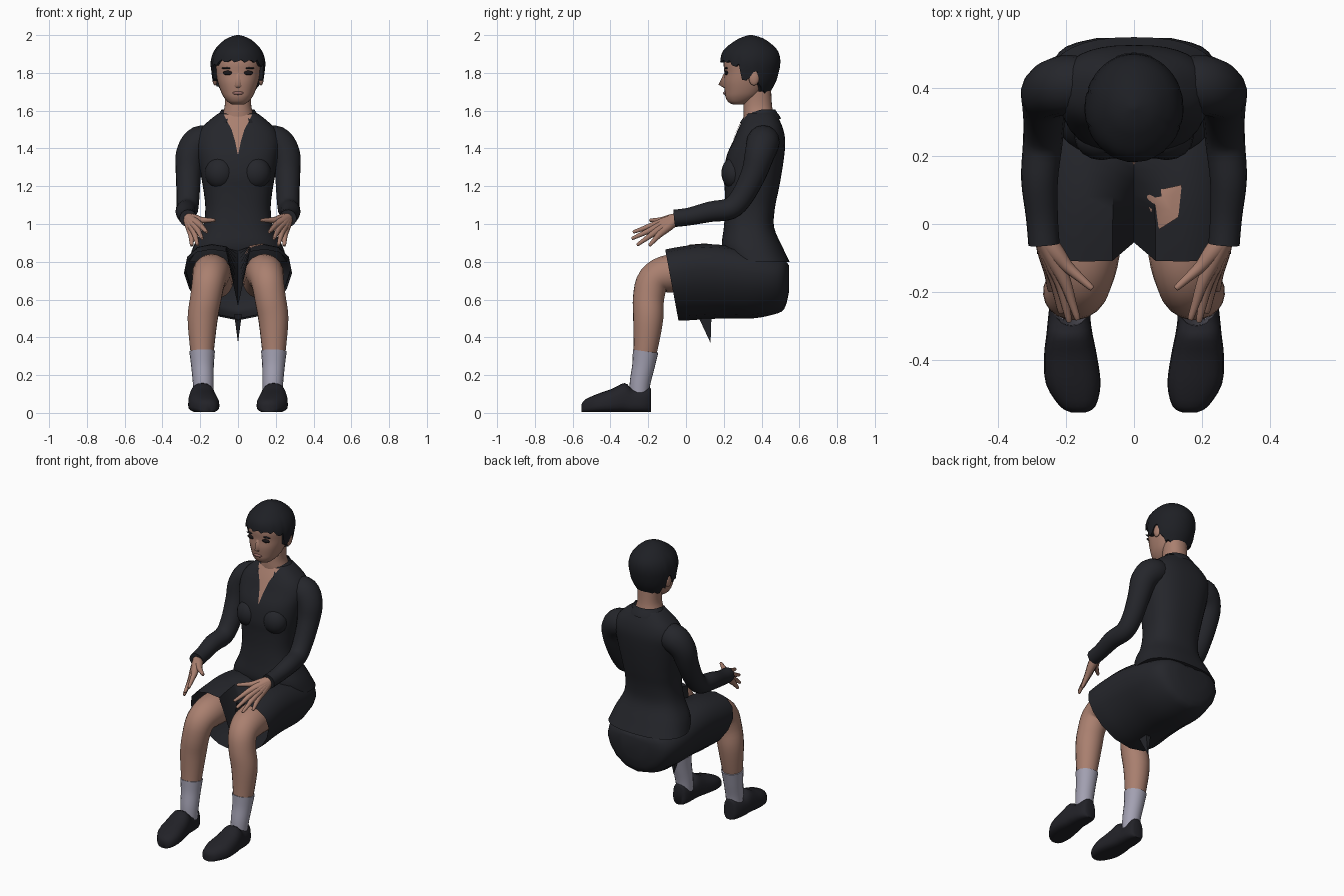
import bpy, bmesh, math
from mathutils import Vector
from mathutils.bvhtree import BVHTree

if "Cube" in bpy.data.objects:
    bpy.data.objects.remove(bpy.data.objects["Cube"])


def material(name, rgb):
    m = bpy.data.materials.new(name)
    m.diffuse_color = (*rgb, 1)
    m.use_nodes = True
    m.node_tree.nodes["Principled BSDF"].inputs["Base Color"].default_value = m.diffuse_color
    return m


CLOTH = material("charcoal cloth", (0.018, 0.019, 0.024))
HAIR = material("black hair", (0.013, 0.014, 0.018))
SHOE = material("dark shoe leather", (0.016, 0.016, 0.021))
SKIN = material("skin", (0.40, 0.215, 0.16))
SOCK = material("grey sock", (0.37, 0.36, 0.45))
EYE = material("dark eye", (0.01, 0.008, 0.009))
LIP = material("lips", (0.29, 0.14, 0.125))


def make(name, verts, faces, mat, mirror=False, angle=50):
    me = bpy.data.meshes.new(name)
    me.from_pydata([tuple(v) for v in verts], [], faces)
    bm = bmesh.new()
    bm.from_mesh(me)
    bmesh.ops.recalc_face_normals(bm, faces=bm.faces)
    bm.to_mesh(me)
    bm.free()
    me.materials.append(mat)
    me.shade_smooth()
    me.set_sharp_from_angle(angle=math.radians(angle))
    ob = bpy.data.objects.new(name, me)
    bpy.context.collection.objects.link(ob)
    if mirror:
        ob.modifiers.new("Mirror", 'MIRROR').use_mirror_merge = False
    return ob


def spline(rows, k=4):
    """Smooth interpolation of tuples."""
    out, n = [], len(rows)
    for i in range(n - 1):
        a, b, c, d = (rows[max(0, min(n - 1, i + j))] for j in (-1, 0, 1, 2))
        for s in range(k):
            t = s / k
            out.append(tuple(0.5 * (2 * q + (r - p) * t + (2 * p - 5 * q + 4 * r - w) * t * t
                                    + (3 * q - p - 3 * r + w) * t ** 3)
                             for p, q, r, w in zip(a, b, c, d)))
    return out + [tuple(rows[-1])]


def skin(name, rings, mat, mirror=False, caps=(True, True), closed=True, angle=50):
    """Bridge equal rings of points."""
    n = len(rings[0])
    verts = [p for r in rings for p in r]
    faces = [(i * n + j, i * n + (j + 1) % n, (i + 1) * n + (j + 1) % n, (i + 1) * n + j)
             for i in range(len(rings) - 1) for j in range(n if closed else n - 1)]
    if caps[0]:
        faces.append(tuple(range(n)))
    if caps[1]:
        faces.append(tuple(range(len(verts) - n, len(verts))))
    return make(name, verts, faces, mat, mirror, angle)


def power(v, e):
    return math.copysign(abs(v) ** e, v)


def hoop(z, yf, yb, rx, p=2.2, n=28):
    """Horizontal rounded section."""
    cy, ry, e = (yf + yb) / 2, (yb - yf) / 2, 2 / p
    ang = [2 * math.pi * i / n for i in range(n)]
    return [(rx * power(math.sin(a), e), cy - ry * power(math.cos(a), e), z) for a in ang]


def tube(name, rows, mat, n=16, k=4, mirror=True):
    """Tube along a path of (x, y, z, radius)."""
    rows = spline(rows, k)
    pts = [Vector(r[:3]) for r in rows]
    rings, u, last = [], None, None
    for i, p in enumerate(pts):
        t = (pts[min(i + 1, len(pts) - 1)] - pts[max(i - 1, 0)]).normalized()
        if u is None:
            ref = Vector((1, 0, 0)) if abs(t.x) < 0.8 else Vector((0, 1, 0))
            u = (ref - t * ref.dot(t)).normalized()
        else:
            u = last.rotation_difference(t) @ u
        v, last = t.cross(u), t
        rings.append([p + rows[i][3] * (math.cos(a) * u + math.sin(a) * v)
                      for a in (2 * math.pi * j / n for j in range(n))])
    return skin(name, rings, mat, mirror)


def ball(name, c, s, mat, mirror=True, n=16):
    rings = [[(c[0] + s[0] * math.sin(b) * math.cos(a), c[1] + s[1] * math.sin(b) * math.sin(a),
               c[2] + s[2] * math.cos(b)) for a in (2 * math.pi * j / n for j in range(n))]
             for b in (math.pi * (0.02 + 0.96 * i / 10) for i in range(11))]
    return skin(name, rings, mat, mirror)


def tree(ob):
    me = ob.data
    return BVHTree.FromPolygons([v.co for v in me.vertices], [list(p.vertices) for p in me.polygons])


# jacket body: height, front, back, half width
torso = skin("jacket", [hoop(*r, p=2.5, n=36) for r in spline([
    (0.80, .22, .548, .262), (0.88, .19, .51, .237), (0.98, .20, .467, .188), (1.08, .207, .47, .173),
    (1.18, .205, .49, .183), (1.26, .20, .505, .197), (1.36, .215, .52, .213), (1.44, .25, .525, .222),
    (1.50, .275, .515, .20), (1.55, .30, .495, .15), (1.585, .32, .475, .105)])], CLOTH)
ball("bust", (.095, .255, 1.27), (.08, .068, .085), CLOTH)

# sleeves
tube("sleeves", [(.12, .41, 1.44, .075), (.20, .408, 1.432, .088), (.25, .39, 1.37, .08),
                 (.262, .36, 1.27, .068), (.264, .30, 1.15, .061), (.268, .235, 1.082, .058),
                 (.277, .13, 1.065, .054), (.27, .02, 1.04, .047), (.264, -.06, 1.03, .046)], CLOTH)

# open collar band around the neck
band = []
for h in range(4):
    t, row = h / 3, []
    for i in range(25):
        a = math.radians(-150 + 300 * i / 24)
        front = max(0, -math.cos(a))
        r = (.118, .112, .098, .088)[h]
        row.append((r * math.sin(a), .395 + (r - .01 + .025 * front * (1 - t)) * math.cos(a),
                    1.555 + .05 * t - .025 * front))
    band.append(row)
skin("collar", band, CLOTH, caps=(False, False), closed=False)

# skin showing in the open neckline, laid on the jacket
surf = tree(torso)
rows = []
for z, w in [(1.37, .002), (1.44, .016), (1.50, .034), (1.545, .058), (1.58, .075)]:
    row = []
    for j in range(-3, 4):
        hit = surf.ray_cast(Vector((w * j / 3, -1, z)), Vector((0, 1, 0)))[0]
        row.append((w * j / 3, (hit.y if hit else .32) - .005, z))
    rows.append(row)
skin("neckline_skin", rows, SKIN, caps=(False, False), closed=False)

# skirt: sections along y with a fold between the thighs
HALF = [(0, 0), (.4, .06), (.72, .24), (.91, .45), (1, .66), (.95, .84), (.77, .96), (.5, 1), (.22, .97)]
rings = []
for y, w, top, bot, fold, lean in spline([
        (-.11, .285, .865, .49, .30, .07), (-.03, .285, .88, .49, .24, .04), (.08, .28, .893, .495, .12, .01),
        (.20, .275, .888, .50, .03, 0), (.35, .268, .86, .50, .01, 0), (.46, .245, .83, .52, 0, 0),
        (.52, .20, .81, .55, 0, 0), (.545, .11, .78, .64, 0, 0)], 3):
    prof = HALF + [(0, 1 - fold / (top - bot))] + [(-u, v) for u, v in HALF[:0:-1]]
    rings.append([(u * w, y + lean * (1 - v), bot + (top - bot) * v) for u, v in prof])
skirt = skin("skirt", rings, CLOTH, caps=(False, True))
make("skirt_fold_point", [(-.02, .06, .52), (.02, .06, .52), (.02, .135, .52), (-.02, .135, .52), (0, .13, .37)],
     [(0, 1, 2, 3), (0, 1, 4), (1, 2, 4), (2, 3, 4), (3, 0, 4)], CLOTH, angle=20)

# patch of thigh showing through the skirt
surf = tree(skirt)
patch = []
for s in (1, .5):
    patch.append([])
    for x, y in [(.035, .095), (.085, .103), (.14, .115), (.13, .02), (.075, -.015), (.045, .045)]:
        x, y = .088 + (x - .088) * s, .055 + (y - .055) * s
        hit = surf.ray_cast(Vector((x, y, 2)), Vector((0, 0, -1)))[0]
        patch[-1].append((x, y, hit.z + .005))
skin("thigh_patch", patch, SKIN, caps=(False, True))

# legs, socks, shoes
tube("legs", [(.125, .25, .70, .10), (.135, .05, .735, .102), (.143, -.09, .737, .10), (.155, -.172, .70, .088),
              (.170, -.198, .61, .083), (.187, -.20, .50, .08), (.19, -.213, .35, .065),
              (.188, -.235, .2, .048)], SKIN, n=20)
tube("socks", [(.19, -.214, .327, .068), (.188, -.225, .25, .06), (.184, -.243, .16, .055),
               (.182, -.25, .08, .05)], SOCK, n=20)
rings = []
for y, x, rx, h in spline([(-.553, .163, .02, .045), (-.535, .165, .052, .07), (-.47, .178, .08, .10),
                           (-.39, .186, .078, .128), (-.325, .189, .068, .158), (-.285, .19, .063, .128),
                           (-.23, .188, .058, .128), (-.195, .186, .045, .136), (-.185, .186, .028, .125)], 3):
    rings.append([(x + rx * power(math.cos(a), .8), y, max(.004, h * (.36 + (.64 if math.sin(a) > 0 else .36)
                   * power(math.sin(a), .75)))) for a in (2 * math.pi * j / 20 for j in range(20))])
skin("shoes", rings, SHOE, mirror=True)

# hands: each finger runs from the wrist over its knuckle to the tip
for name, knuckle, tip in [("index_fingers", (.202, -.17, .995), (.165, -.28, .957)),
                           ("middle_fingers", (.216, -.172, .975), (.19, -.287, .922)),
                           ("ring_fingers", (.232, -.162, .957), (.214, -.26, .888)),
                           ("little_fingers", (.247, -.14, .945), (.245, -.195, .885)),
                           ("thumbs", (.195, -.125, 1.02), (.122, -.19, 1.02))]:
    k, e, w = Vector(knuckle), Vector(tip), Vector((.262, -.045, 1.03))
    tube(name, [(*w, .03), (*w.lerp(k, .5), .026), (*k, .018), (*k.lerp(e, .55), .0125),
                (*k.lerp(e, .95), .009), (*e, .004)], SKIN, n=10, k=3)

# neck and head
skin("neck", [hoop(*r) for r in spline([(1.50, .31, .47, .10), (1.57, .305, .465, .085), (1.63, .305, .455, .07),
                                        (1.72, .31, .45, .072)])], SKIN)
head = skin("head", [hoop(*r, n=32) for r in spline([
    (1.632, .25, .30, .03), (1.645, .225, .335, .052), (1.67, .21, .38, .074), (1.70, .205, .41, .09),
    (1.75, .20, .44, .107), (1.80, .203, .455, .117), (1.86, .20, .465, .122), (1.92, .225, .45, .105),
    (1.96, .28, .41, .05)])], SKIN)
make("nose", [(-.008, .205, 1.80), (.008, .205, 1.80), (-.022, .208, 1.727), (.022, .208, 1.727),
              (0, .172, 1.738), (0, .197, 1.79), (0, .205, 1.718)],
     [(0, 5, 4, 2), (1, 3, 4, 5), (0, 1, 5), (2, 4, 6), (3, 6, 4)], SKIN, angle=80)
surf = tree(head)


def on_face(x, z):
    return surf.ray_cast(Vector((x, -1, z)), Vector((0, 1, 0)))[0]


p = on_face(.052, 1.80)
ball("eyes", p, (.028, .010, .012), EYE)
p = on_face(.056, 1.825)
ball("eyebrows", p, (.032, .008, .005), HAIR)
p = on_face(0, 1.693)
ball("mouth", p, (.03, .009, .009), LIP, mirror=False)
ball("ears", (.122, .36, 1.775), (.014, .028, .042), SKIN)

# short hair: columns from an uneven hairline up to the crown
SHAPE = spline([(1.68, .20, .435, .10), (1.75, .19, .475, .132), (1.80, .185, .49, .14), (1.86, .181, .50, .145),
                (1.92, .198, .485, .125), (1.97, .26, .43, .078), (1.99, .30, .39, .042), (2.0, .335, .35, .008)], 6)
N, LEVELS = 48, 14


def hair_point(a, z, s=1):
    i = next((i for i in range(1, len(SHAPE)) if SHAPE[i][0] >= z), len(SHAPE) - 1)
    lo, hi = SHAPE[i - 1], SHAPE[i]
    t = (z - lo[0]) / (hi[0] - lo[0])
    f, b, rx = (lo[j] + (hi[j] - lo[j]) * t for j in (1, 2, 3))
    return (s * rx * math.sin(a), (f + b) / 2 - s * (b - f) / 2 * math.cos(a), z)


def hairline(a):
    d = abs(math.degrees(a) - 180)  # 180 at the face, 0 at the nape
    edge = 1.70 if d < 55 else 1.735 if d < 72 else 1.81 if d < 90 else 1.765 if d < 108 else 1.84 if d < 132 else 1.862
    return edge + .008 * math.sin(a * 17)


rings = []
for lv in range(-1, LEVELS + 1):
    t = math.sin(max(lv, 0) / LEVELS * math.pi / 2)
    rings.append([hair_point(a, hairline(a) + (2.0 - hairline(a)) * t, .8 if lv < 0 else 1)
                  for a in (2 * math.pi * j / N for j in range(N))])
skin("hair", rings, HAIR, caps=(False, True))
